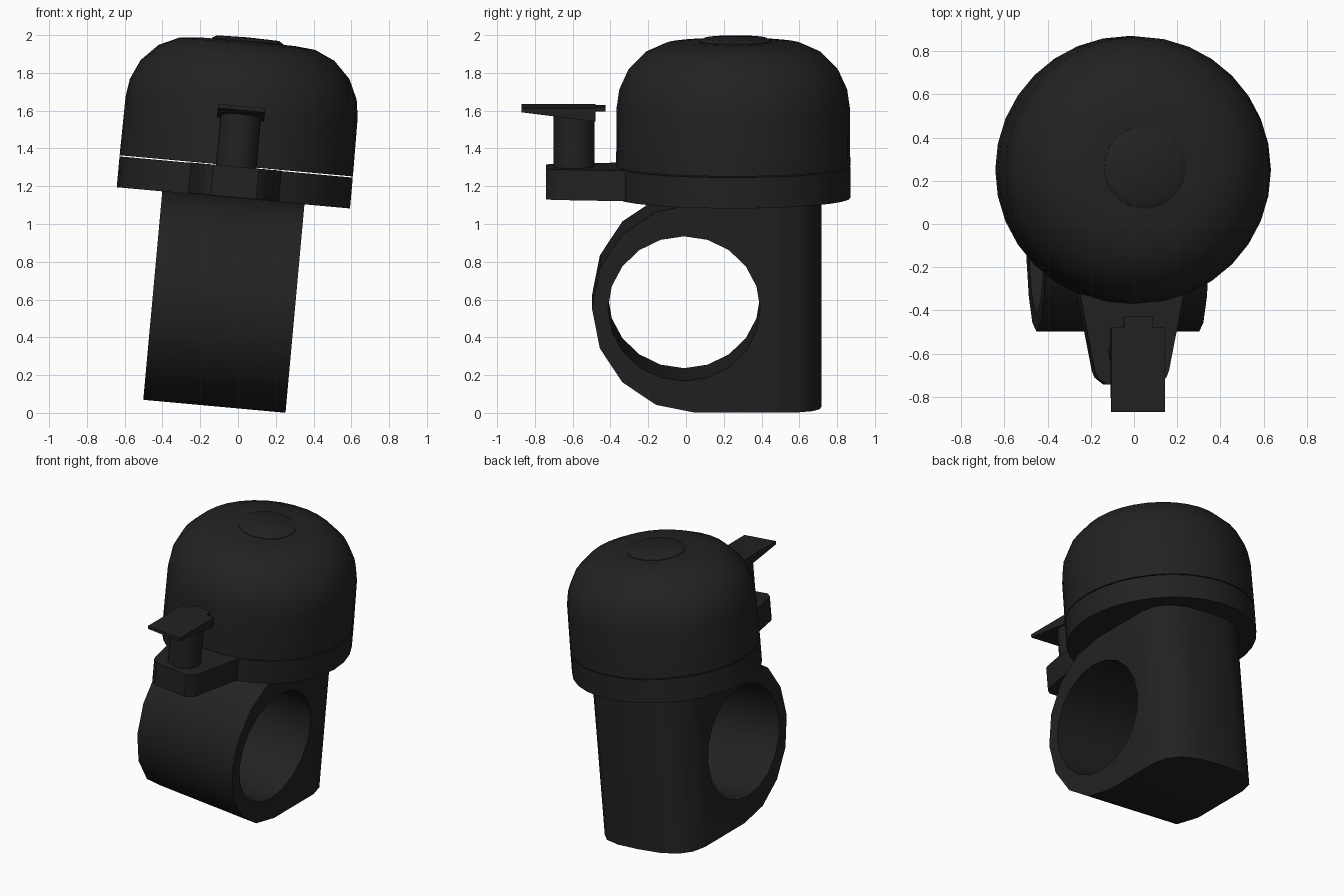
import bpy, bmesh, math
from mathutils import Matrix

if "Cube" in bpy.data.objects:
    bpy.data.objects.remove(bpy.data.objects["Cube"])

# the whole bell leans a little to the right
TILT = Matrix.Translation((-0.125, 0, 0.035)) @ Matrix.Rotation(math.radians(5.2), 4, 'Y')
dark = bpy.data.materials.new("dark_plastic")
dark.diffuse_color = (0.016, 0.016, 0.016, 1)
dark.use_nodes = True
dark.node_tree.nodes["Principled BSDF"].inputs["Base Color"].default_value = dark.diffuse_color


def make(name, bm):
    bmesh.ops.remove_doubles(bm, verts=bm.verts, dist=1e-5)
    bmesh.ops.recalc_face_normals(bm, faces=bm.faces)
    me = bpy.data.meshes.new(name)
    bm.to_mesh(me)
    bm.free()
    ob = bpy.data.objects.new(name, me)
    bpy.context.collection.objects.link(ob)
    ob.matrix_world = TILT
    me.materials.append(dark)
    return ob


def prism(name, pts, axis, a, b):
    """Extrude an outline along x (points are y,z) or z (points are x,y)."""
    bm = bmesh.new()
    at = (lambda p, t: (t, p[0], p[1])) if axis == 'x' else (lambda p, t: (p[0], p[1], t))
    f = bm.faces.new([bm.verts.new(at(p, a)) for p in pts])
    r = bmesh.ops.extrude_face_region(bm, geom=[f])
    d = (b - a, 0, 0) if axis == 'x' else (0, 0, b - a)
    bmesh.ops.translate(bm, vec=d, verts=[g for g in r['geom'] if isinstance(g, bmesh.types.BMVert)])
    return make(name, bm)


def lathe(name, prof, cy, seg=32):
    """Turn an (r, z) profile about a vertical axis at y = cy."""
    bm = bmesh.new()
    vs = [bm.verts.new((r, cy, z)) for r, z in prof]
    es = [bm.edges.new(e) for e in zip(vs, vs[1:])]
    bmesh.ops.spin(bm, geom=vs + es, cent=(0, cy, 0), axis=(0, 0, 1),
                   angle=2 * math.pi, steps=seg, use_merge=True)
    return make(name, bm)


def arc(cy, cz, ry, rz, a0, a1, n):
    return [(cy + ry * math.cos(math.radians(a0 + (a1 - a0) * i / n)),
             cz + rz * math.sin(math.radians(a0 + (a1 - a0) * i / n))) for i in range(n + 1)]


def smooth(ob):
    bpy.ops.object.select_all(action='DESELECT')
    ob.select_set(True)
    bpy.context.view_layer.objects.active = ob
    bpy.ops.object.shade_smooth_by_angle(angle=math.radians(32))


def boolean(ob, cutter, op):
    m = ob.modifiers.new("cut", 'BOOLEAN')
    m.object, m.operation, m.solver = cutter, op, 'EXACT'
    bpy.context.view_layer.update()
    bpy.context.view_layer.objects.active = ob
    bpy.ops.object.modifier_apply(modifier=m.name)
    bpy.data.objects.remove(cutter)


# handlebar clamp: side outline, rounded back, round hole
HW = 0.378
clamp = prism("clamp", arc(0.05, 0.555, 0.548, 0.555, 90, 270, 8) + [(0.8, 0), (0.8, 1.11)], 'x', -HW, HW)
half = [(HW + 0.1, -0.7), (HW + 0.1, 0.3), (HW - 0.0004, 0.5), (0.352, 0.6), (0.285, 0.67), (0.17, 0.708)]
plan = half + [(0, 0.718)] + [(-x, y) for x, y in reversed(half)]
boolean(clamp, prism("plan_cutter", plan, 'z', -0.2, 1.3), 'INTERSECT')
hole = arc(-0.01, 0.553, 0.403, 0.385, 0, 360, 20)[:-1]
boolean(clamp, prism("hole_cutter", hole, 'x', -0.6, 0.6), 'DIFFERENCE')

# base disc under the dome
base = lathe("base_disc", [(0, 1.108), (0.62, 1.108), (0.62, 1.272), (0, 1.272)], 0.25)

# bell dome, a hair above the base
dome = lathe("dome", [(0, 1.278), (0.62, 1.278), (0.617, 1.59), (0.603, 1.685), (0.555, 1.79),
                      (0.467, 1.879), (0.361, 1.927), (0.25, 1.938), (0, 1.94)], 0.25)

# small cap on top
cap = lathe("top_cap", [(0, 1.92), (0.192, 1.92), (0.19, 1.942), (0.165, 1.957), (0, 1.961)], 0.262)

# tapered arm carrying the striker
side = [(0.25, -0.2), (0.24, -0.33), (0.172, -0.68), (0.16, -0.71), (0.12, -0.742)]
arm = prism("striker_arm", side + [(-x, y) for x, y in reversed(side)], 'z', 1.112, 1.274)

# striker post
post = lathe("striker_post", [(0, 1.26), (0.108, 1.26), (0.108, 1.56), (0, 1.56)], -0.593, 24)

# thumb lever: wedge plate plus narrow hammer tab
lever = prism("thumb_lever", [(-0.87, 1.596), (-0.87, 1.574), (-0.48, 1.525), (-0.48, 1.596)], 'x', -0.125, 0.125)
tab = prism("hammer_tab", [(-0.5, 1.596), (-0.5, 1.572), (-0.427, 1.572), (-0.427, 1.596)], 'x', -0.067, 0.067)

for ob in (clamp, base, dome, cap, arm, post):
    smooth(ob)
